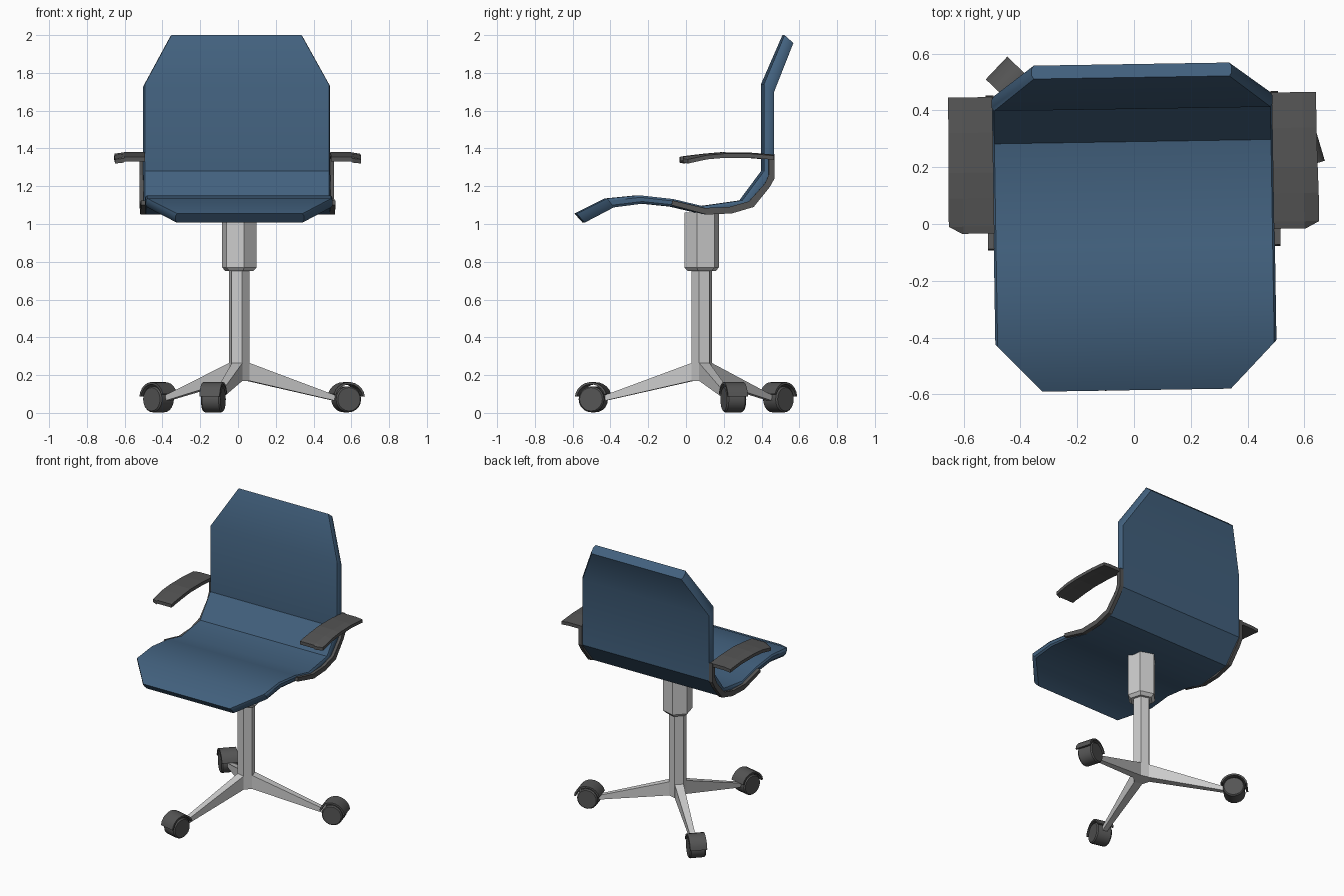
import bpy, bmesh
from math import sin, cos, pi, radians

if "Cube" in bpy.data.objects:
    bpy.data.objects.remove(bpy.data.objects["Cube"])

HUB = (0.007, 0.083)     # column centre
TWIST = 0.016            # slight swivel of the seat


def material(name, r, g, b):
    m = bpy.data.materials.new(name)
    m.diffuse_color = (r, g, b, 1)
    m.use_nodes = True
    m.node_tree.nodes["Principled BSDF"].inputs["Base Color"].default_value = m.diffuse_color
    return m


BLUE = material("blue", 0.055, 0.12, 0.21)
DARK = material("dark_grey", 0.09, 0.09, 0.09)


def loft(name, rings, mat=None, loc=(0, 0), turn=0.0, smooth=False):
    """Skin a list of equal-length point rings and cap both ends."""
    bm = bmesh.new()
    vs = [[bm.verts.new(p) for p in ring] for ring in rings]
    n = len(rings[0])
    for a, b in zip(vs, vs[1:]):
        for i in range(n):
            j = (i + 1) % n
            bm.faces.new((a[i], a[j], b[j], b[i]))
    bm.faces.new(vs[0])
    bm.faces.new(vs[-1])
    bmesh.ops.recalc_face_normals(bm, faces=bm.faces)
    me = bpy.data.meshes.new(name)
    bm.to_mesh(me)
    bm.free()
    ob = bpy.data.objects.new(name, me)
    bpy.context.collection.objects.link(ob)
    ob.location = (loc[0], loc[1], 0)
    ob.rotation_euler.z = turn
    if mat:
        me.materials.append(mat)
    if smooth:
        bpy.ops.object.select_all(action='DESELECT')
        ob.select_set(True)
        bpy.context.view_layer.objects.active = ob
        bpy.ops.object.shade_smooth_by_angle(angle=radians(32))
    return ob


# Seat shell: upper (y, z), lower (y, z), half width, from front lip to top edge
shell = [
    ((-0.585, 1.055), (-0.542, 1.007), 0.34),
    ((-0.425, 1.135), (-0.39, 1.088), 0.495),
    ((-0.255, 1.152), (-0.235, 1.108), 0.495),
    ((-0.075, 1.132), (-0.08, 1.092), 0.495),
    ((0.08, 1.095), (0.10, 1.05), 0.495),
    ((0.29, 1.125), (0.33, 1.085), 0.495),
    ((0.405, 1.28), (0.457, 1.24), 0.495),
    ((0.405, 1.74), (0.457, 1.695), 0.495),
    ((0.516, 2.0), (0.563, 1.958), 0.352),
]
rings = []
for (ty, tz), (by, bz), w in shell:
    q = w - 0.008
    u = [(ty + (by - ty) * k, tz + (bz - tz) * k) for k in (0.25, 0.75)]
    rings.append([(-q, ty, tz), (q, ty, tz), (w, *u[0]), (w, *u[1]),
                  (q, by, bz), (-q, by, bz), (-w, *u[1]), (-w, *u[0])])
loft("seat_shell", rings, BLUE, turn=TWIST, smooth=True)

# Arm brackets hug the shell's underside, arm pads reach forward from their tops
bracket = [((-0.08, 1.125), (-0.085, 1.10)), ((0.09, 1.085), (0.10, 1.05)),
           ((0.22, 1.09), (0.235, 1.056)), ((0.325, 1.12), (0.35, 1.09)),
           ((0.41, 1.215), (0.435, 1.195)), ((0.43, 1.26), (0.46, 1.24)),
           ((0.43, 1.35), (0.46, 1.37))]
# pad stations: y, top z, outer x, outer droop
pad = [(0.455, 1.368, 0.648, 0.006), (0.33, 1.378, 0.648, 0.006),
       (0.19, 1.38, 0.65, 0.008), (0.10, 1.372, 0.652, 0.008),
       (0.0, 1.36, 0.652, 0.018), (-0.025, 1.355, 0.605, 0.008)]
for s, side in ((-1, "left"), (1, "right")):
    rings = [[(s * 0.488, *a), (s * 0.515, *a), (s * 0.515, *b), (s * 0.488, *b)]
             for a, b in bracket]
    loft(side + "_arm_bracket", rings, DARK, turn=TWIST)
    rings = [[(s * 0.492, y, z), (s * 0.60, y, z), (s * x, y, z - d),
              (s * x, y, z - d - 0.022), (s * 0.60, y, z - 0.023),
              (s * 0.492, y, z - 0.023)] for y, z, x, d in pad]
    loft(side + "_arm_pad", rings, DARK, turn=TWIST)

# Six-sided column with a wider sleeve at the top
profile = [(0.057, 0.17), (0.057, 0.75), (0.075, 0.75), (0.095, 0.77), (0.095, 1.06)]
rings = [[(r * cos(radians(60 * i - 15)), r * sin(radians(60 * i - 15)), z)
          for i in range(6)] for r, z in profile]
loft("column", rings, loc=HUB)

# Three tapered legs, each with a hooded caster
R, ZW = 0.59, 0.072
for k in range(3):
    ang = radians(16.5 + 120 * k)
    leg = [(0.046, 0.0285, 0.17, 0.265), (0.535, 0.016, 0.062, 0.09)]
    rings = [[(x, -w, lo), (x, w, lo), (x, w, hi), (x, -w, hi)] for x, w, lo, hi in leg]
    loft(f"leg_{k + 1}", rings, loc=HUB, turn=ang)

    rings = [[(R + r * cos(pi * i / 10), y, ZW + r * sin(pi * i / 10)) for i in range(20)]
             for y, r in ((-0.053, 0.062), (-0.045, 0.069), (0.045, 0.069), (0.053, 0.062))]
    loft(f"caster_wheel_{k + 1}", rings, DARK, HUB, ang, True)

    rings = []
    for i in range(11):
        t = radians(8 + 15.5 * i)
        c, h = cos(t), sin(t)
        rings.append([(R + r * c, y, ZW + 0.003 + r * h)
                      for r, y in ((0.076, -0.055), (0.076, 0.055),
                                   (0.088, 0.055), (0.088, -0.055))])
    loft(f"caster_hood_{k + 1}", rings, DARK, HUB, ang, True)
